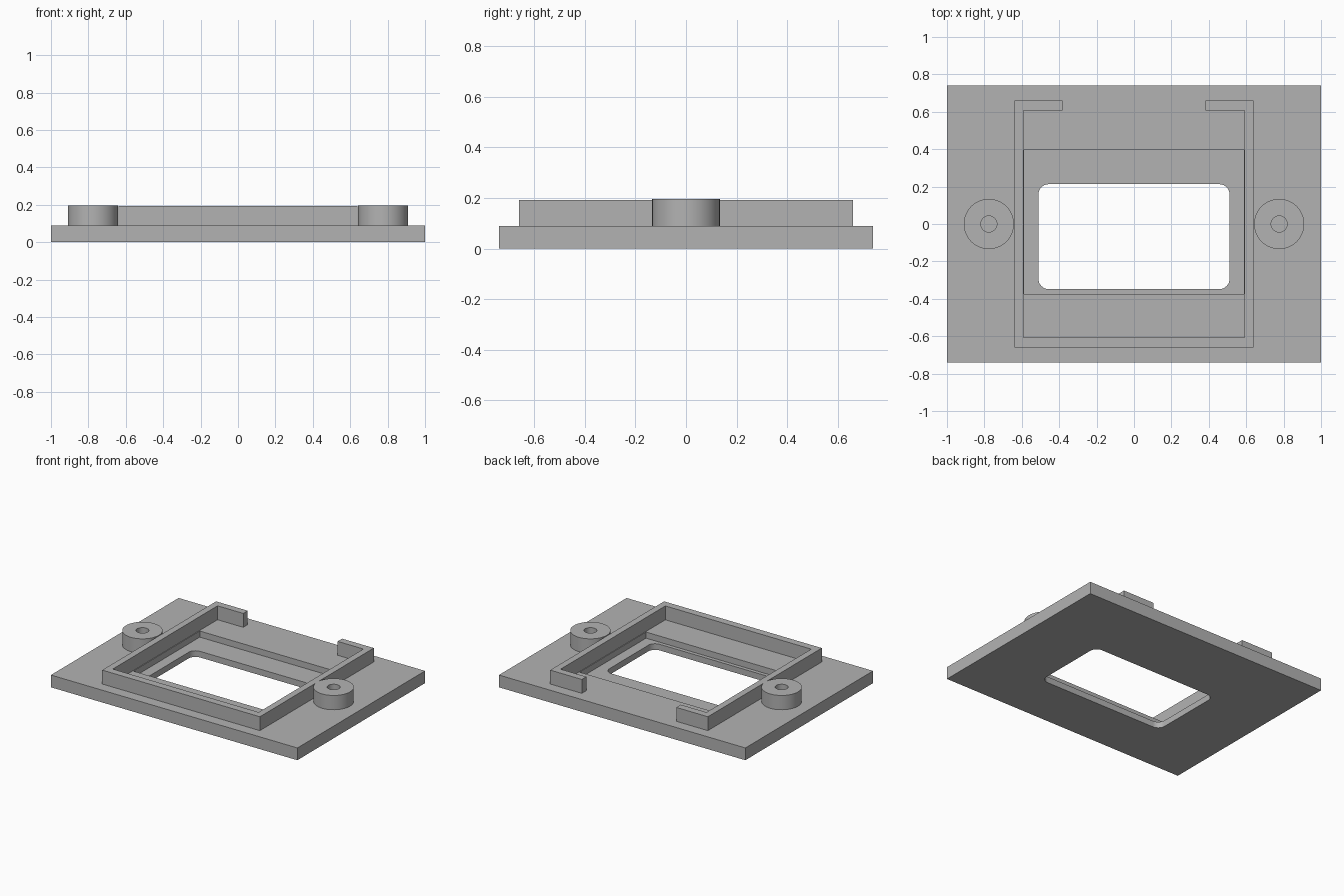
import bpy, bmesh, math
from mathutils import Vector

if "Cube" in bpy.data.objects:
    bpy.data.objects.remove(bpy.data.objects["Cube"], do_unlink=True)

grey = bpy.data.materials.new("plain grey")
grey.use_nodes = True
colour = (0.45, 0.45, 0.45, 1)
grey.diffuse_color = colour
grey.node_tree.nodes["Principled BSDF"].inputs["Base Color"].default_value = colour

PLATE_TOP = 0.09
EMBED = 0.01


def prism(name, outline, bottom, top):
    """Extrude a flat outline between two heights."""
    bm = bmesh.new()
    face = bm.faces.new([bm.verts.new((x, y, bottom)) for x, y in outline])
    grown = bmesh.ops.extrude_face_region(bm, geom=[face])["geom"]
    verts = [v for v in grown if isinstance(v, bmesh.types.BMVert)]
    bmesh.ops.translate(bm, verts=verts, vec=(0, 0, top - bottom))
    bmesh.ops.recalc_face_normals(bm, faces=bm.faces)
    return finish(name, bm)


def finish(name, bm):
    mesh = bpy.data.meshes.new(name)
    bm.to_mesh(mesh)
    bm.free()
    mesh.materials.append(grey)
    obj = bpy.data.objects.new(name, mesh)
    bpy.context.collection.objects.link(obj)
    return obj


def rectangle(half_x, y0, y1, radius=0, steps=8):
    """Rectangle outline centred on x, with optional rounded corners."""
    corners = [(half_x, y1), (-half_x, y1), (-half_x, y0), (half_x, y0)]
    if not radius:
        return corners
    points = []
    for i, (x, y) in enumerate(corners):
        cx = x - math.copysign(radius, x)
        cy = y - radius if y == y1 else y + radius
        for s in range(steps + 1):
            a = (i + s / steps) * math.pi / 2
            points.append((cx + radius * math.cos(a), cy + radius * math.sin(a)))
    return points


def smooth(obj):
    bpy.ops.object.select_all(action="DESELECT")
    obj.select_set(True)
    bpy.context.view_layer.objects.active = obj
    bpy.ops.object.shade_smooth_by_angle(angle=math.radians(30))


def cut(obj, cutter):
    """Subtract a cutter, then discard it."""
    cutter.hide_render = True
    mod = obj.modifiers.new("cut", "BOOLEAN")
    mod.operation = "DIFFERENCE"
    mod.solver = "EXACT"
    mod.object = cutter
    bpy.ops.object.select_all(action="DESELECT")
    bpy.context.view_layer.objects.active = obj
    obj.select_set(True)
    bpy.ops.object.modifier_apply(modifier=mod.name)
    bpy.data.objects.remove(cutter, do_unlink=True)


# Base plate with a shallow recess and a rounded window
plate = prism("base_plate", rectangle(1, -0.74, 0.74), 0, PLATE_TOP)
cut(plate, prism("recess_cutter", rectangle(0.587, -0.375, 0.395), 0.045, 0.2))
cut(plate, prism("window_cutter", rectangle(0.511, -0.348, 0.213, 0.055), -0.1, 0.2))
smooth(plate)

# Raised rim, open at the back between two hooked ends
half = [(0.64, -0.66), (0.64, 0.66), (0.383, 0.66),
        (0.383, 0.608), (0.592, 0.608), (0.592, -0.606)]
rim = half + [(-x, y) for x, y in reversed(half)]
prism("raised_rim", rim, PLATE_TOP - EMBED, 0.192)

# Round screw bosses with a blind hole
for side, name in ((1, "left_boss"), (-1, "right_boss")):
    bm = bmesh.new()
    section = [(0.134, PLATE_TOP - EMBED), (0.134, 0.195),
               (0.043, 0.195), (0.043, PLATE_TOP - EMBED)]
    verts = [bm.verts.new((r, 0, z)) for r, z in section]
    edges = [bm.edges.new((verts[i], verts[(i + 1) % 4])) for i in range(4)]
    bmesh.ops.spin(bm, geom=verts + edges, cent=(0, 0, 0), axis=(0, 0, 1),
                   angle=math.tau, steps=48, use_merge=True)
    bmesh.ops.remove_doubles(bm, verts=bm.verts, dist=0.0001)
    bmesh.ops.recalc_face_normals(bm, faces=bm.faces)
    bmesh.ops.translate(bm, verts=bm.verts, vec=Vector((side * 0.776, 0, 0)))
    smooth(finish(name, bm))
